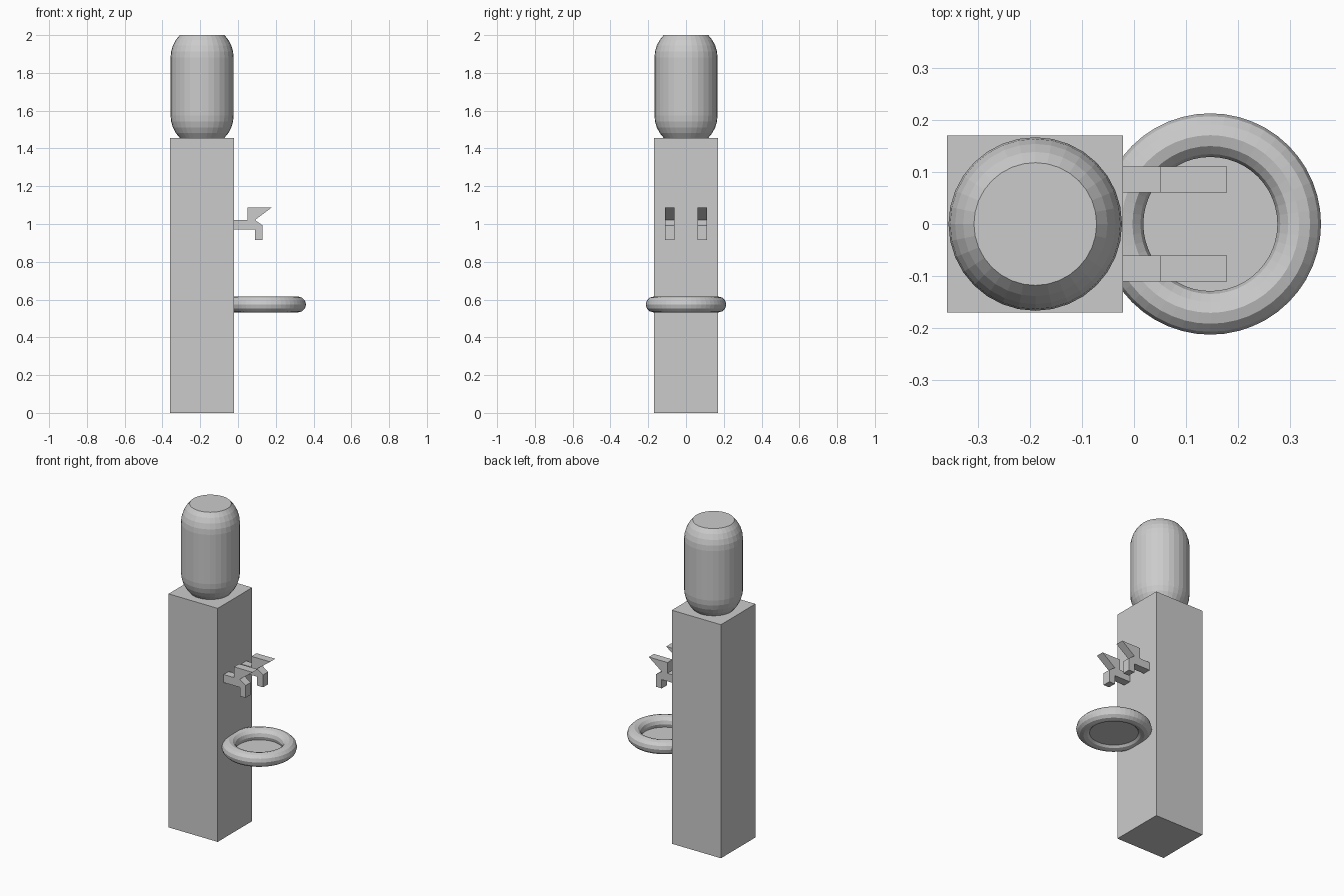
import bpy, bmesh, math

if "Cube" in bpy.data.objects:
    bpy.data.objects.remove(bpy.data.objects["Cube"])

def new_object(name, bm):
    bmesh.ops.recalc_face_normals(bm, faces=bm.faces)
    mesh = bpy.data.meshes.new(name)
    bm.to_mesh(mesh)
    bm.free()
    ob = bpy.data.objects.new(name, mesh)
    bpy.context.collection.objects.link(ob)
    return ob

def prism(name, profile, y0, y1):
    """Extrude an x/z outline along y."""
    bm = bmesh.new()
    face = bm.faces.new([bm.verts.new((x, y0, z)) for x, z in profile])
    ext = bmesh.ops.extrude_face_region(bm, geom=[face])
    verts = [g for g in ext["geom"] if isinstance(g, bmesh.types.BMVert)]
    bmesh.ops.translate(bm, verts=verts, vec=(0, y1 - y0, 0))
    return new_object(name, bm)

def lathe(name, profile, cx, sides):
    """Revolve an r/z outline about a vertical axis, with flat end caps."""
    bm = bmesh.new()
    rings = []
    for r, z in profile:
        rings.append([bm.verts.new((cx + r * math.cos(i * math.tau / sides),
                                    r * math.sin(i * math.tau / sides), z))
                      for i in range(sides)])
    for a, b in zip(rings, rings[1:]):
        for i in range(sides):
            j = (i + 1) % sides
            bm.faces.new((a[i], a[j], b[j], b[i]))
    bm.faces.new(rings[0])
    bm.faces.new(rings[-1])
    return new_object(name, bm)

# Cabinet
BODY_TOP = 1.456
prism("cabinet", [(-0.36, 0), (-0.021, 0), (-0.021, BODY_TOP), (-0.36, BODY_TOP)],
      -0.17, 0.17)

# Water bottle: cylinder with spherical shoulders cut off at 45 degrees
R = 0.167
drop = R * math.sin(math.pi / 4)
arc = [(R * math.cos(math.radians(a)), R * math.sin(math.radians(a)))
       for a in (0, 11.25, 22.5, 33.75, 45)]
profile = [(r, BODY_TOP + drop - h) for r, h in reversed(arc)]
profile += [(r, 2.0 - drop + h) for r, h in arc]
lathe("bottle", profile, -0.19, 32)

# Pair of taps with lever and spout
tap = [(-0.025, 0.971), (0.09, 0.971), (0.09, 0.916), (0.13, 0.916),
       (0.13, 0.993), (0.09, 1.021), (0.179, 1.088), (0.05, 1.088),
       (0.05, 1.021), (-0.025, 1.021)]
for side, y in (("front", -0.111), ("back", 0.061)):
    prism(side + "_tap", tap, y, y + 0.05)

# Drip tray: ring with a thin floor
bpy.ops.mesh.primitive_torus_add(location=(0.147, 0, 0.574), major_radius=0.171,
                                 minor_radius=0.042, major_segments=48, minor_segments=12)
bpy.context.object.name = "tray_rim"
lathe("tray_floor", [(0.138, 0.550), (0.138, 0.554)], 0.147, 48)
